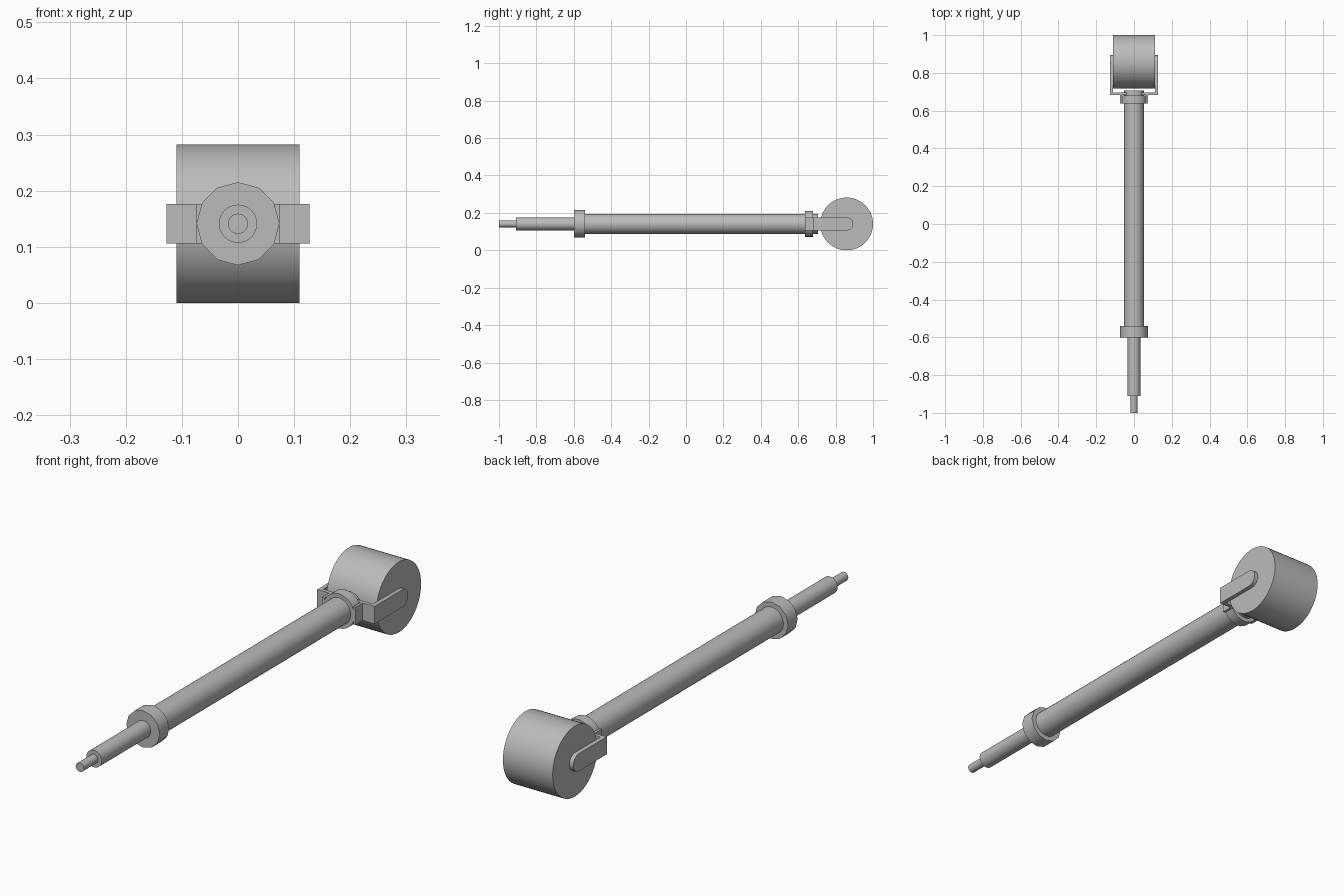
import bpy
import math
from mathutils import Matrix

if "Cube" in bpy.data.objects:
    bpy.data.objects.remove(bpy.data.objects["Cube"], do_unlink=True)

AXIS_Z = 0.141
ROLLER_Y = 0.859

grey = bpy.data.materials.new("plain grey")
grey.use_nodes = True
grey.diffuse_color = (0.5, 0.5, 0.5, 1)
grey.node_tree.nodes["Principled BSDF"].inputs["Base Color"].default_value = (0.5, 0.5, 0.5, 1)


def finish(obj, name, angle=40):
    obj.name = name
    obj.data.materials.append(grey)
    bpy.ops.object.select_all(action="DESELECT")
    obj.select_set(True)
    bpy.context.view_layer.objects.active = obj
    bpy.ops.object.shade_smooth_by_angle(angle=math.radians(angle))
    return obj


def rod(name, radius, y0, y1, sides=32):
    """Cylinder lying along the long axis."""
    bpy.ops.mesh.primitive_cylinder_add(vertices=sides, radius=radius, depth=y1 - y0)
    obj = bpy.context.object
    obj.data.transform(Matrix.Rotation(math.pi / 2, 4, "X"))
    obj.location = (0, (y0 + y1) / 2, AXIS_Z)
    return finish(obj, name)


def box(name, x0, x1, y0, y1, half_height):
    bpy.ops.mesh.primitive_cube_add(size=1)
    obj = bpy.context.object
    obj.data.transform(Matrix.Diagonal((x1 - x0, y1 - y0, 2 * half_height, 1)))
    obj.location = ((x0 + x1) / 2, (y0 + y1) / 2, AXIS_Z)
    return finish(obj, name)


def arm(name, x0, x1, y0, radius, steps=12):
    """Flat bar with a rounded end around the roller axle."""
    outline = [(y0, -radius)]
    for i in range(steps + 1):
        a = -math.pi / 2 + math.pi * i / steps
        outline.append((ROLLER_Y + radius * math.cos(a), radius * math.sin(a)))
    outline.append((y0, radius))
    n = len(outline)
    verts = [(x, y, AXIS_Z + z) for x in (x0, x1) for y, z in outline]
    faces = [tuple(reversed(range(n))), tuple(range(n, 2 * n))]
    faces += [(i, (i + 1) % n, n + (i + 1) % n, n + i) for i in range(n)]
    mesh = bpy.data.meshes.new(name)
    mesh.from_pydata(verts, [], faces)
    obj = bpy.data.objects.new(name, mesh)
    bpy.context.collection.objects.link(obj)
    return finish(obj, name)


# Telescoping handle
rod("tip_pin", 0.018, -1.0, -0.9, 24)
rod("inner_rod", 0.034, -0.91, -0.55)
rod("main_tube", 0.053, -0.56, 0.707)
rod("front_collar", 0.074, -0.6, -0.54, 12)
rod("rear_collar", 0.069, 0.637, 0.68, 24)

# Yoke
box("yoke_base", -0.127, 0.127, 0.682, 0.697, 0.035)
for side, label in ((1, "left"), (-1, "right")):
    for part, a, b in (("arm", 0.11, 0.127), ("clamp", 0.064, 0.074)):
        x0, x1 = sorted((side * a, side * b))
        if part == "arm":
            arm(f"{label}_yoke_arm", x0, x1, 0.682, 0.035)
        else:
            box(f"{label}_clamp_plate", x0, x1, 0.637, 0.69, 0.035)

# Roller across the end
bpy.ops.mesh.primitive_cylinder_add(vertices=48, radius=AXIS_Z, depth=0.22)
roller = bpy.context.object
roller.data.transform(Matrix.Rotation(math.pi / 2, 4, "Y"))
roller.location = (0, ROLLER_Y, AXIS_Z)
finish(roller, "roller")
